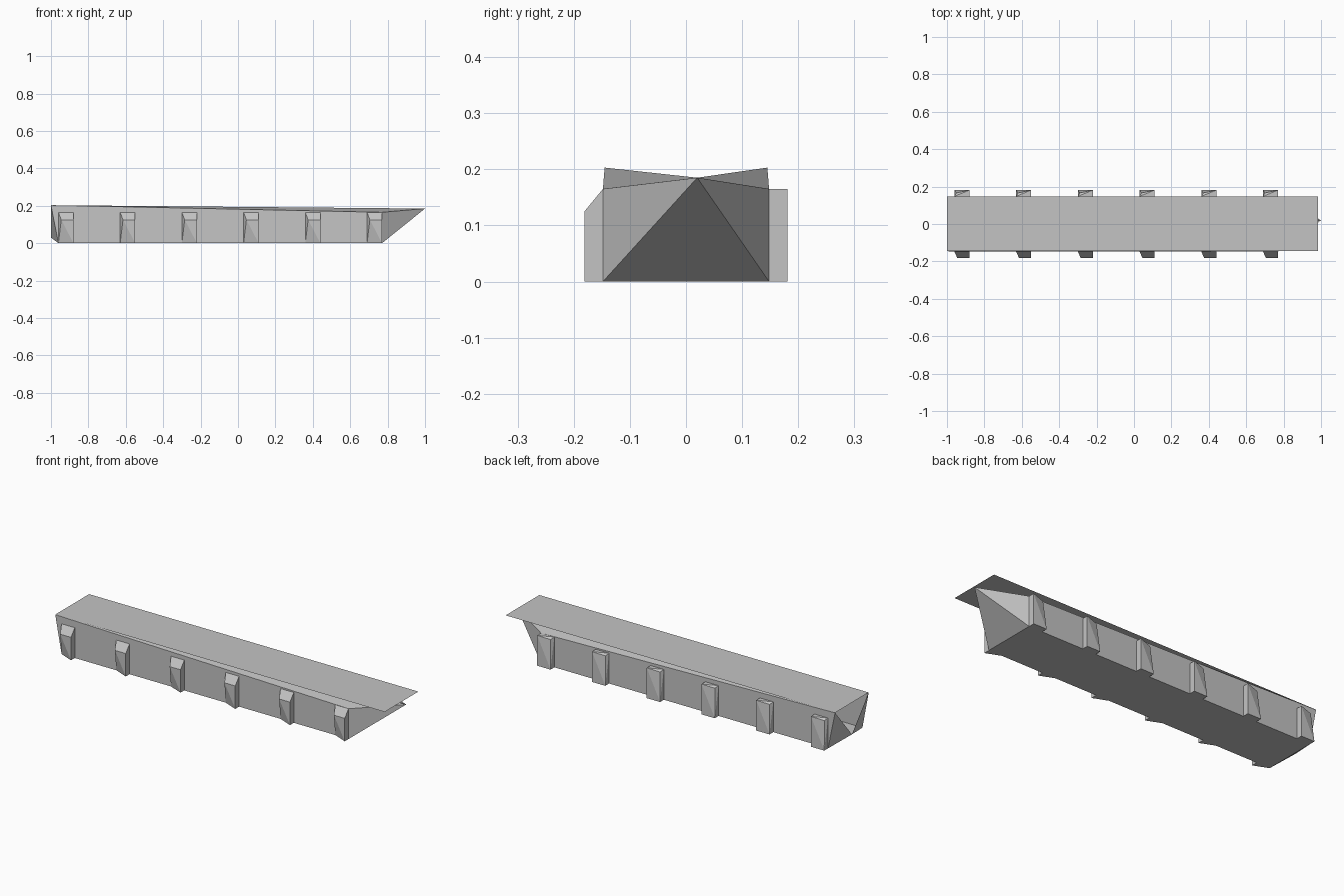
import bpy
import bmesh

cube = bpy.data.objects.get("Cube")
if cube:
    bpy.data.objects.remove(cube, do_unlink=True)

# One plain grey for the whole model
grey = bpy.data.materials.new("hull_grey")
grey.use_nodes = True
grey.diffuse_color = (0.55, 0.55, 0.55, 1)
grey.node_tree.nodes["Principled BSDF"].inputs["Base Color"].default_value = (0.55, 0.55, 0.55, 1)


def finish(bm, name):
    mesh = bpy.data.meshes.new(name)
    bm.to_mesh(mesh)
    bm.free()
    mesh.materials.append(grey)
    obj = bpy.data.objects.new(name, mesh)
    bpy.context.collection.objects.link(obj)
    return obj


def plate(name, outline, z):
    """Flat upward-facing polygon from a counter-clockwise outline."""
    bm = bmesh.new()
    bm.faces.new([bm.verts.new((x, y, z)) for x, y in outline])
    return finish(bm, name)


# Hull: straight sides, pointed bow and shallow pointed stern
STERN, BOW, HALF = -0.96, 0.77, 0.148
bm = bmesh.new()
tip = bm.verts.new((1, 0.02, 0.185))
stern_point = bm.verts.new((-1, 0, 0.03))
keel = []
for side in (-1, 1):
    y = side * HALF
    stern_low = bm.verts.new((STERN, y, 0))
    bow_low = bm.verts.new((BOW, y, 0))
    shoulder = bm.verts.new((BOW, y, 0.165))
    stern_top = bm.verts.new((-1, y * 0.98, 0.203))
    bm.faces.new((stern_low, bow_low, shoulder, stern_top))
    bm.faces.new((bow_low, tip, shoulder))
    bm.faces.new((stern_top, shoulder, tip))
    bm.faces.new((stern_low, stern_top, stern_point))
    keel.append((stern_low, bow_low))
(right_stern, right_bow), (left_stern, left_bow) = keel
bm.faces.new((right_stern, left_stern, left_bow, right_bow))
bm.faces.new((right_bow, left_bow, tip))
bm.faces.new((right_stern, stern_point, left_stern))
# Plank seam along the sides
bmesh.ops.bisect_plane(bm, geom=bm.verts[:] + bm.edges[:] + bm.faces[:],
                       plane_co=(0, 0, 0.065), plane_no=(0, 0, 1))
bmesh.ops.recalc_face_normals(bm, faces=bm.faces)
finish(bm, "hull")

# Deck sheet
plate("deck", [(-1, -0.144), (0.985, -0.144), (0.985, 0.146), (-1, 0.146)], 0.2035)

# Chamfered hatches along the deck centre
for i in range(4):
    x = -0.75 + 0.5 * i
    plate(f"hatch_{i + 1}", [(x - 0.05, -0.02), (x + 0.05, -0.02), (x + 0.065, -0.01),
                             (x + 0.065, 0.01), (x + 0.05, 0.02), (x - 0.05, 0.02),
                             (x - 0.065, 0.01), (x - 0.065, -0.01)], 0.205)


# Faceted side buttresses: corners on the wall plus outer corners (x, depth, z)
def buttress(name, x0, side, outer):
    wall = [(x, 0, z) for x in (0, 0.08) for z in (0, 0.165)]
    bm = bmesh.new()
    for x, depth, z in wall + outer:
        bm.verts.new((x0 + x, side * (HALF + depth), z))
    bmesh.ops.convex_hull(bm, input=bm.verts)
    bmesh.ops.recalc_face_normals(bm, faces=bm.faces)
    finish(bm, name)


RIGHT_OUTER = [(0.08, 0.033, 0), (0.08, 0.033, 0.125), (0.015, 0.033, 0.125)]
LEFT_OUTER = [(0, 0.033, 0), (0.08, 0.033, 0), (0.08, 0.033, 0.165), (0.01, 0.018, 0.155)]
for i in range(6):
    x = STERN + 0.33 * i
    buttress(f"front_buttress_{i + 1}", x, -1, RIGHT_OUTER)
    buttress(f"back_buttress_{i + 1}", x, 1, LEFT_OUTER)
